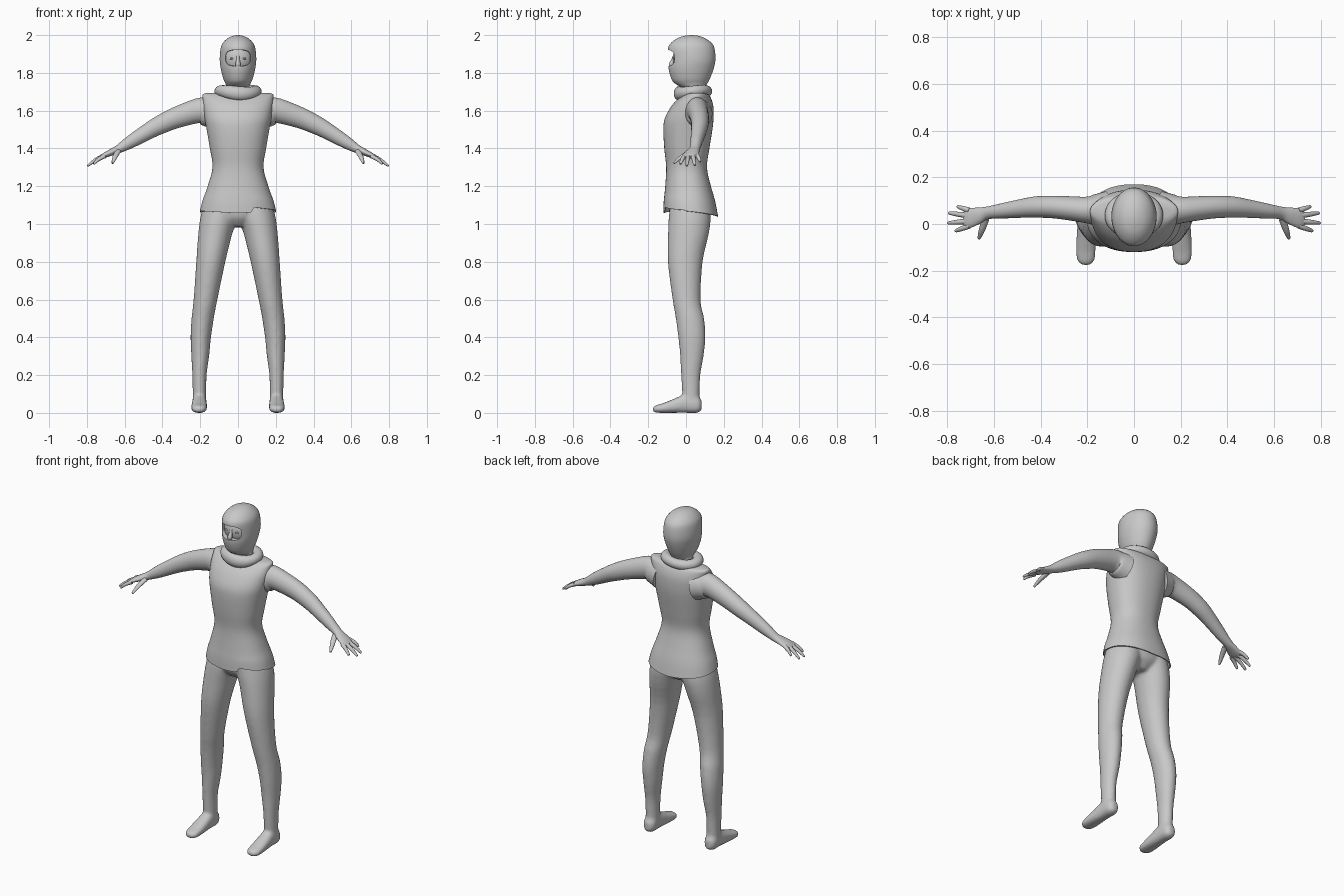
import bpy, bmesh, math
from mathutils import Vector

if "Cube" in bpy.data.objects:
    bpy.data.objects.remove(bpy.data.objects["Cube"])

grey = bpy.data.materials.new("plain grey")
grey.diffuse_color = (0.58, 0.58, 0.58, 1)
grey.use_nodes = True
grey.node_tree.nodes["Principled BSDF"].inputs["Base Color"].default_value = grey.diffuse_color


def spline(rows, steps):
    """Catmull-Rom through every column of a table."""
    out = []
    for i in range(len(rows) - 1):
        p0, p1 = rows[max(i - 1, 0)], rows[i]
        p2, p3 = rows[i + 1], rows[min(i + 2, len(rows) - 1)]
        for k in range(steps):
            t = k / steps
            out.append([0.5 * (2 * b + (c - a) * t + (2 * a - 5 * b + 4 * c - d) * t * t
                               + (3 * b - a - 3 * c + d) * t ** 3)
                        for a, b, c, d in zip(p0, p1, p2, p3)])
    return out + [list(rows[-1])]


def loft(bm, rows, side=(1, 0, 0), axis=None, n=32, steps=4, power=2.0, open_start=False):
    """Skin rounded sections; each row is x, y, z, side radius, up radius."""
    pts = spline(rows, steps)
    rings = []
    for i, (x, y, z, a, b) in enumerate(pts):
        if axis:
            t = Vector(axis)
        else:
            t = Vector(pts[min(i + 1, len(pts) - 1)][:3]) - Vector(pts[max(i - 1, 0)][:3])
        t.normalize()
        s = Vector(side)
        s = (s - t * s.dot(t)).normalized()
        u = t.cross(s)
        ring = []
        for k in range(n):
            w = 2 * math.pi * (k + 0.5) / n
            c, d = math.cos(w), math.sin(w)
            p = Vector((x, y, z))
            p += s * a * math.copysign(abs(c) ** (2 / power), c)
            p += u * b * math.copysign(abs(d) ** (2 / power), d)
            ring.append(bm.verts.new(p))
        rings.append(ring)
    for r, q in zip(rings, rings[1:]):
        for k in range(n):
            bm.faces.new((r[k], r[(k + 1) % n], q[(k + 1) % n], q[k]))
    bm.faces.new(rings[-1])
    if not open_start:
        bm.faces.new(rings[0][::-1])


def upright(table):
    """Rows of z, half width, front y, back y become loft rows."""
    return [(0, (f + b) / 2, z, w, (b - f) / 2) for z, w, f, b in table]


def finish(name, bm, mods=(), angle=40):
    """Make the object, apply its modifiers and shade it smooth."""
    bmesh.ops.recalc_face_normals(bm, faces=bm.faces)
    me = bpy.data.meshes.new(name)
    bm.to_mesh(me)
    bm.free()
    ob = bpy.data.objects.new(name, me)
    bpy.context.collection.objects.link(ob)
    for kind, props in mods:
        m = ob.modifiers.new(kind.lower(), kind)
        for key, value in props.items():
            setattr(m, key, value)
    if mods:
        dg = bpy.context.evaluated_depsgraph_get()
        me = bpy.data.meshes.new_from_object(ob.evaluated_get(dg))
        ob.modifiers.clear()
        ob.data = me
    me.name = name
    me.materials.clear()
    me.materials.append(grey)
    me.polygons.foreach_set("use_smooth", [True] * len(me.polygons))
    me.set_sharp_from_angle(angle=math.radians(angle))
    return ob


MIRROR = ("MIRROR", {"use_mirror_merge": False})

# Legs, feet and pelvis, fused into one skin
bm = bmesh.new()
loft(bm, [(.085, .015, 1.15, .08, .09), (.098, .02, 1.05, .098, .11), (.12, .013, .95, .09, .108),
          (.144, -.004, .8, .077, .092), (.172, .003, .6, .063, .074), (.187, .021, .5, .059, .075),
          (.197, .031, .4, .054, .072), (.2, .031, .3, .047, .062), (.204, .025, .2, .038, .051),
          (.204, .026, .1, .036, .046), (.204, .03, .04, .036, .045)], axis=(0, 0, 1))
loft(bm, [(.204, .083, .04, .018, .025), (.204, .06, .045, .036, .045), (.204, 0, .05, .038, .05),
          (.205, -.06, .038, .041, .038), (.206, -.12, .026, .042, .026), (.206, -.158, .021, .036, .02),
          (.206, -.176, .019, .017, .012)], axis=(0, -1, 0), power=2.4)
loft(bm, upright([(1.2, .13, -.09, .11), (1.08, .18, -.09, .13), (1.03, .13, -.085, .12),
                  (.985, .05, -.05, .08)]))
finish("legs", bm, [MIRROR, ("REMESH", {"mode": "VOXEL", "voxel_size": .009, "use_smooth_shade": True}),
                    ("SMOOTH", {"factor": .5, "iterations": 6})], 60)

# Tunic with a stepped hem
bm = bmesh.new()
loft(bm, upright([(1.057, .202, -.12, .17), (1.12, .188, -.118, .156), (1.2, .161, -.11, .132),
                  (1.3, .135, -.105, .111), (1.4, .149, -.115, .124), (1.5, .166, -.12, .14),
                  (1.56, .177, -.112, .146), (1.62, .185, -.08, .145), (1.66, .187, -.045, .135),
                  (1.685, .187, -.01, .12), (1.693, .17, .015, .1)]),
     axis=(0, 0, 1), n=72, power=2.25, open_start=True)
for v in bm.verts:
    x, y, z = v.co
    drop = .012 * min(abs(x) / .2, 1) - max(y, 0) * .11
    if y < 0 and x > .08:
        drop = .032 - .12 * (x - .08)
    v.co.z += drop * max(0, 1 - (z - 1.057) / .1)
finish("tunic", bm, [("SOLIDIFY", {"thickness": .006, "offset": -1})])

# Arms with hands, flaring softly into the armhole
bm = bmesh.new()
loft(bm, [(.12, .06, 1.585, .08, .085), (.165, .06, 1.594, .068, .077), (.21, .061, 1.6, .056, .066),
          (.33, .072, 1.562, .049, .056), (.41, .073, 1.526, .046, .05), (.47, .068, 1.494, .041, .044),
          (.57, .055, 1.434, .032, .034), (.63, .047, 1.398, .027, .023),
          (.67, .035, 1.38, .036, .018), (.71, .025, 1.362, .042, .013), (.728, .024, 1.354, .03, .007)],
     side=(0, 1, 0), n=28)
for base, tip in (((.705, .058, 1.365), (.757, .075, 1.33)), ((.71, .036, 1.362), (.793, .047, 1.31)),
                  ((.71, .012, 1.36), (.797, .004, 1.308)), ((.705, -.008, 1.36), (.765, -.03, 1.318)),
                  ((.635, .022, 1.385), (.664, -.064, 1.322))):
    a, b = Vector(base), Vector(tip)
    m = a.lerp(b, .55) + Vector((0, 0, .005))
    e = a.lerp(b, .95)
    r = 1.3 if base[0] < .7 else 1
    loft(bm, [(*a, .0125 * r, .012), (*m, .0105 * r, .0095), (*e, .007, .006), (*b, .002, .002)],
         side=(.5, 1, 0) if r == 1 else (1, .3, 0), n=12)
finish("arms", bm, [MIRROR], 60)

# Neck
bm = bmesh.new()
loft(bm, upright([(1.66, .075, -.03, .11), (1.72, .062, -.02, .1), (1.78, .06, -.02, .1)]))
finish("neck", bm)

# Rolled collar, thicker and dipping at the front
bm = bmesh.new()
N, M = 56, 16
ring = []
for i in range(N):
    w = 2 * math.pi * i / N
    c, s = math.cos(w), math.sin(w)
    front = max(0, -s) ** 2
    ring.append([])
    for j in range(M):
        q = 2 * math.pi * j / M
        r = .03 * math.cos(q)
        ring[i].append(bm.verts.new(((.095 + r) * c, .037 + (.072 + r) * s,
                                     1.703 - .012 * front + .004 * math.sin(2 * w)
                                     + (.029 + .009 * front) * math.sin(q))))
for i in range(N):
    a, b = ring[i], ring[(i + 1) % N]
    for j in range(M):
        bm.faces.new((a[j], b[j], b[(j + 1) % M], a[(j + 1) % M]))
finish("collar", bm, angle=60)

# Hood with a cut face opening
bm = bmesh.new()
loft(bm, [(0, -.2, 1.879, .074, .047), (0, -.035, 1.879, .064, .041)], power=3.2, steps=1)
cutter = finish("opening_cutter", bm)
cutter.hide_render = True
bm = bmesh.new()
loft(bm, upright([(1.72, .058, -.02, .1), (1.745, .067, -.06, .114), (1.77, .078, -.078, .127),
                  (1.82, .091, -.092, .146), (1.87, .097, -.092, .156), (1.93, .092, -.095, .151),
                  (1.96, .079, -.078, .134), (1.984, .054, -.045, .1), (1.996, .027, -.008, .066),
                  (2.0, .006, .022, .036)]), axis=(0, 0, 1), n=56)
finish("hood", bm, [("BOOLEAN", {"object": cutter, "operation": "DIFFERENCE", "solver": "EXACT"})])
bpy.data.objects.remove(cutter)


def ball(bm, centre, size):
    new = bmesh.ops.create_uvsphere(bm, u_segments=32, v_segments=20, radius=1)["verts"]
    bmesh.ops.scale(bm, vec=size, verts=new)
    bmesh.ops.translate(bm, vec=centre, verts=new)


# Face, nose and eyes inside the opening
bm = bmesh.new()
ball(bm, (0, .005, 1.875), (.08, .074, .09))
loft(bm, [(0, -.06, 1.9, .008, .006), (0, -.069, 1.87, .009, .009), (0, -.078, 1.845, .014, .012),
          (0, -.074, 1.832, .011, .008)], n=16)
finish("face", bm, angle=60)
bm = bmesh.new()
ball(bm, (.032, -.054, 1.876), (.012, .012, .007))
finish("eyes", bm, [MIRROR])
